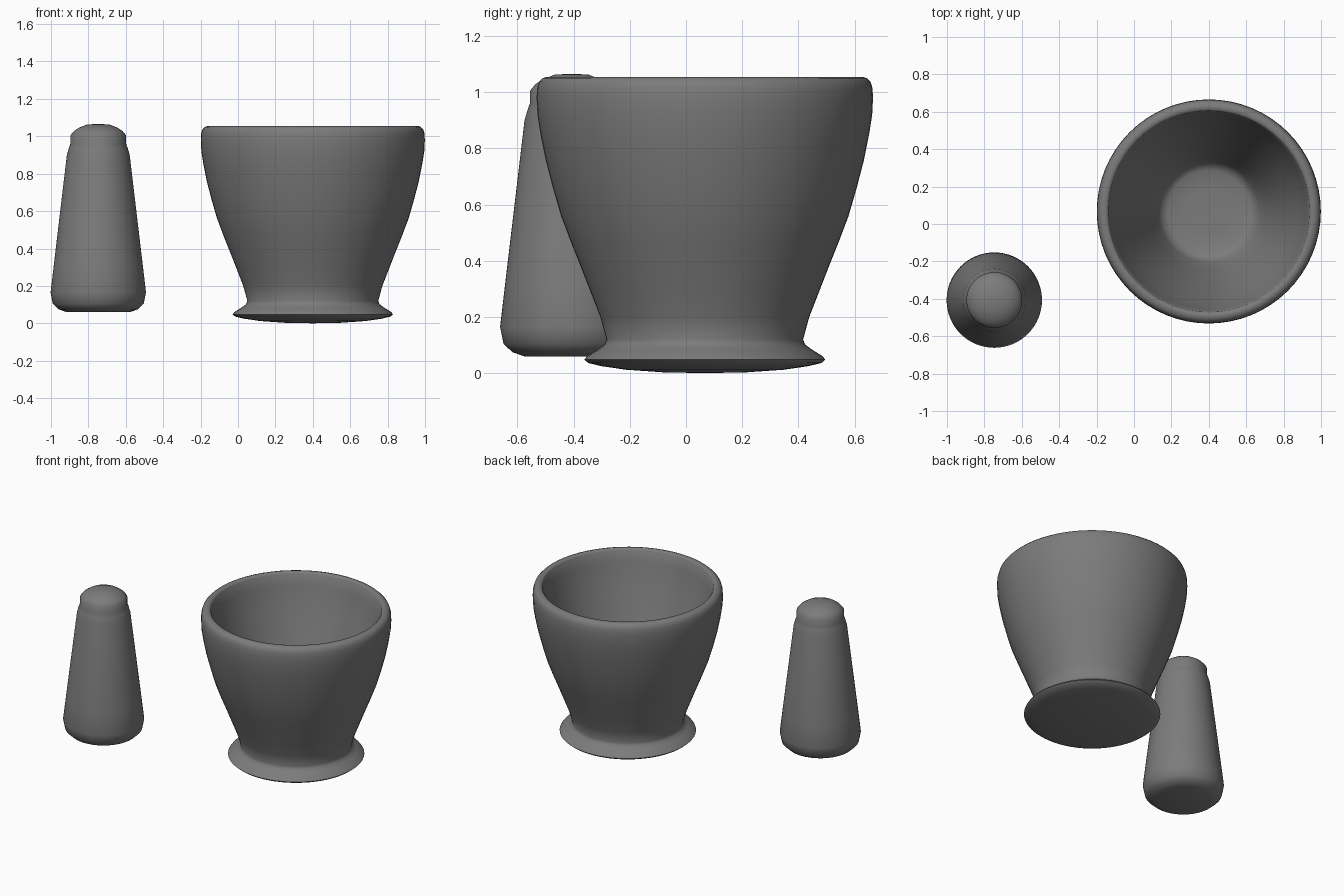
import bpy, bmesh, math

if "Cube" in bpy.data.objects:
    bpy.data.objects.remove(bpy.data.objects["Cube"])

# Dark stone
stone = bpy.data.materials.new("dark_stone")
stone.diffuse_color = (0.2, 0.2, 0.2, 1)
stone.use_nodes = True
stone.node_tree.nodes["Principled BSDF"].inputs["Base Color"].default_value = stone.diffuse_color


def lathe(name, profile, location, segments=64, crease=45):
    """Revolve an (r, z) profile that starts and ends on the axis."""
    bm = bmesh.new()
    verts = [bm.verts.new((r, 0, z)) for r, z in profile]
    edges = [bm.edges.new(pair) for pair in zip(verts, verts[1:])]
    bmesh.ops.spin(bm, geom=verts + edges, cent=(0, 0, 0), axis=(0, 0, 1),
                   angle=2 * math.pi, steps=segments)
    bmesh.ops.remove_doubles(bm, verts=bm.verts, dist=1e-4)
    bmesh.ops.recalc_face_normals(bm, faces=bm.faces)
    mesh = bpy.data.meshes.new(name)
    bm.to_mesh(mesh)
    bm.free()
    mesh.materials.append(stone)
    obj = bpy.data.objects.new(name, mesh)
    obj.location = location
    bpy.context.collection.objects.link(obj)
    bpy.ops.object.select_all(action='DESELECT')
    obj.select_set(True)
    bpy.context.view_layer.objects.active = obj
    bpy.ops.object.shade_smooth_by_angle(angle=math.radians(crease))
    return obj


# Mortar: domed underside, flared foot, curved wall, rounded rim, hollow bowl
foot = [(0, 0), (0.15, 0.003), (0.28, 0.012), (0.37, 0.025), (0.415, 0.036),
        (0.429, 0.048), (0.42, 0.06), (0.38, 0.085), (0.357, 0.102)]
wall = [(0.35, 0.12), (0.372, 0.2), (0.407, 0.29), (0.442, 0.38),
        (0.478, 0.47), (0.512, 0.56), (0.541, 0.66), (0.567, 0.76),
        (0.585, 0.85), (0.596, 0.92), (0.599, 0.98)]
rim = [(0.597, 1.015), (0.59, 1.038), (0.578, 1.05), (0.562, 1.055),
       (0.545, 1.053), (0.538, 1.045)]
bowl = [(0.525, 0.97), (0.475, 0.8), (0.42, 0.63), (0.365, 0.46),
        (0.31, 0.29), (0.27, 0.17), (0.25, 0.135), (0.22, 0.12),
        (0.12, 0.117), (0, 0.116)]
lathe("mortar", foot + wall + rim + bowl, (0.4, 0.067, 0), crease=60)

# Pestle: rounded grinding end, tapered shaft, small knob on top
pestle = [(0, 0.06), (0.17, 0.06), (0.212, 0.075), (0.243, 0.105),
          (0.255, 0.165), (0.238, 0.31), (0.168, 0.9), (0.158, 0.935),
          (0.149, 0.96), (0.149, 1.005), (0.13, 1.028), (0.103, 1.046),
          (0.06, 1.063), (0, 1.066)]
lathe("pestle", pestle, (-0.747, -0.407, 0), crease=60)
